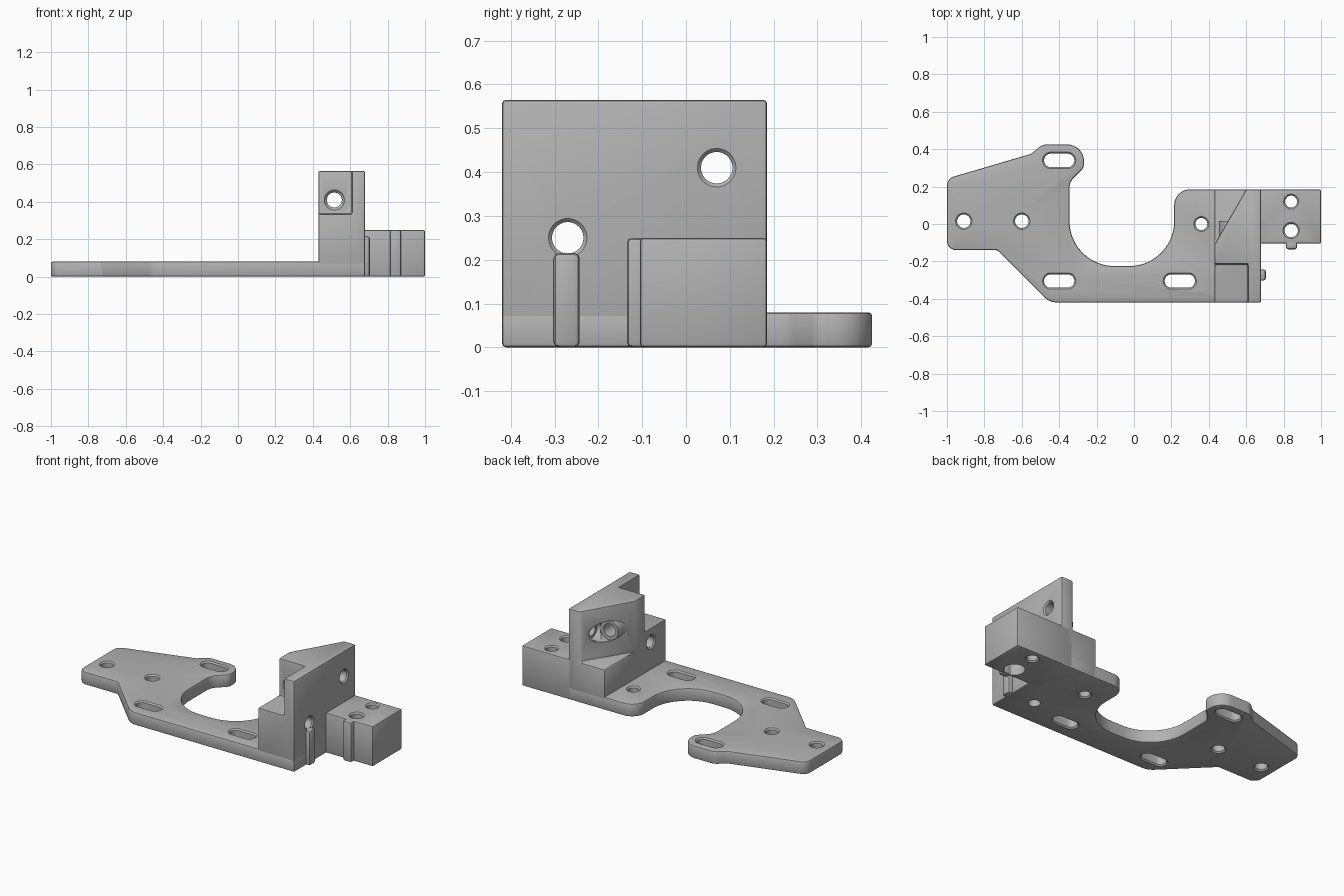
import bpy, bmesh, math
from mathutils import Vector

cube = bpy.data.objects.get("Cube")
if cube:
    bpy.data.objects.remove(cube, do_unlink=True)

grey = bpy.data.materials.new("machined_grey")
grey.use_nodes = True
grey.diffuse_color = (0.45, 0.45, 0.45, 1)
grey.node_tree.nodes["Principled BSDF"].inputs["Base Color"].default_value = (0.45, 0.45, 0.45, 1)


def make_object(name, bm):
    bmesh.ops.recalc_face_normals(bm, faces=bm.faces[:])
    mesh = bpy.data.meshes.new(name)
    bm.to_mesh(mesh)
    bm.free()
    mesh.materials.append(grey)
    ob = bpy.data.objects.new(name, mesh)
    bpy.context.collection.objects.link(ob)
    return ob


def loft(name, rings):
    """Closed solid through matching rings of points."""
    bm = bmesh.new()
    loops = [[bm.verts.new(p) for p in ring] for ring in rings]
    n = len(loops[0])
    for lo, hi in zip(loops, loops[1:]):
        for i in range(n):
            j = (i + 1) % n
            bm.faces.new((lo[i], lo[j], hi[j], hi[i]))
    bm.faces.new(loops[0])
    bm.faces.new(loops[-1])
    return make_object(name, bm)


def prism(name, outline, z0, z1):
    return loft(name, [[(x, y, z) for x, y in outline] for z in (z0, z1)])


def box(name, x0, x1, y0, y1, z0, z1):
    return prism(name, [(x0, y0), (x1, y0), (x1, y1), (x0, y1)], z0, z1)


def rounded(corners, steps=12):
    """Outline from (x, y, radius) corners, each replaced by an arc."""
    out = []
    for i, (x, y, r) in enumerate(corners):
        p = Vector((x, y))
        if r == 0:
            out.append((x, y))
            continue
        a = (Vector(corners[i - 1][:2]) - p).normalized()
        b = (Vector(corners[(i + 1) % len(corners)][:2]) - p).normalized()
        half = a.angle(b) / 2
        c = p + (a + b).normalized() * (r / math.sin(half))
        u = p + a * (r / math.tan(half)) - c
        v = p + b * (r / math.tan(half)) - c
        sweep = u.angle(v)
        for k in range(steps + 1):
            t = k / steps
            q = (u * math.sin((1 - t) * sweep) + v * math.sin(t * sweep)) / math.sin(sweep)
            out.append(tuple(c + q))
    return out


def hole(axis, u, v, a, b, r, half_length=0, sink=0.008):
    """Round or slotted tool along an axis, flared at both ends."""
    order = {"x": (2, 0, 1), "y": (0, 2, 1), "z": (0, 1, 2)}[axis]
    stations = [(a, r), (b, r)]
    if sink:
        stations = [(a - .01, r + sink + .01), (a + sink, r), (b - sink, r), (b + .01, r + sink + .01)]
    rings = []
    for w, rad in stations:
        ring = []
        for k in range(32):
            t = math.tau * (k + .5) / 32
            p = (u + math.copysign(half_length, math.cos(t)) + rad * math.cos(t),
                 v + rad * math.sin(t), w)
            ring.append([p[i] for i in order])
        rings.append(ring)
    return loft("tool", rings)


def bake(ob):
    deps = bpy.context.evaluated_depsgraph_get()
    mesh = bpy.data.meshes.new_from_object(ob.evaluated_get(deps))
    ob.modifiers.clear()
    ob.data = mesh


def combine(ob, tools, operation):
    for tool in tools:
        mod = ob.modifiers.new("combine", "BOOLEAN")
        mod.operation, mod.solver, mod.object = operation, "EXACT", tool
    bake(ob)


def soften(ob, width=0.009):
    bm = bmesh.new()
    bm.from_mesh(ob.data)
    bmesh.ops.remove_doubles(bm, verts=bm.verts[:], dist=1e-4)
    bmesh.ops.dissolve_limit(bm, angle_limit=math.radians(1), verts=bm.verts[:], edges=bm.edges[:])
    bm.to_mesh(ob.data)
    bm.free()
    mod = ob.modifiers.new("edge", "BEVEL")
    mod.width, mod.segments, mod.limit_method = width, 2, "ANGLE"
    mod.angle_limit = math.radians(35)
    bake(ob)


def remove(tools):
    for t in tools:
        bpy.data.objects.remove(t, do_unlink=True)


# Flat base plate with the open bay
plate = prism("base_plate", rounded([
    (-1, -.14, .05), (-.73, -.14, 0), (-.45, -.42, .1), (.68, -.42, 0), (.68, .185, 0),
    (.215, .185, .085), (.215, -.225, .24), (-.345, -.225, .24), (-.345, .225, .08),
    (-.268, .3, .05), (-.268, .425, .088), (-.49, .425, .07), (-.55, .375, .05),
    (-1, .243, .05)]), 0, .08)
soften(plate)

# Upright bracket: gusset wall, front shelf and rear ledge
bracket = prism("upright_bracket", [
    (.61, -.42), (.68, -.42), (.68, .185), (.6, .185), (.43, -.11), (.43, -.215), (.61, -.215)], 0, .565)
parts = [box("shelf", .43, .68, -.42, -.215, 0, .335),
         box("ledge", .43, .68, -.3, .185, 0, .25)]
combine(bracket, parts, "UNION")
remove(parts)
soften(bracket)

# Round screw boss on the slanted face, with clearance for screw heads
boss = [hole("y", .515, .41, -.15, .015, .06, sink=0)]
combine(bracket, boss, "UNION")
remove(boss)
recess = [hole("y", .515, .41, .015, .3, .062, sink=0),
          hole("x", .07, .41, .4, .6, .055, sink=0)]
combine(bracket, recess, "DIFFERENCE")
remove(recess)

# Side block
block = box("side_block", .6, 1, -.105, .185, 0, .25)
soften(block)

# Holes in the plate, shared with the bracket where they meet
plate_holes = [hole("z", x, y, 0, .08, r, h) for x, y, r, h in [
    (-.91, .015, .036, 0), (-.6, .015, .036, 0), (.36, 0, .032, 0),
    (-.4, .34, .036, .045), (-.4, -.305, .036, .045), (.245, -.305, .036, .045)]]
blind = hole("z", .515, -.25, -.05, .18, .035, sink=0)
combine(plate, plate_holes + [blind], "DIFFERENCE")
bracket_holes = [hole("x", -.27, .25, .43, .68, .036),
                 hole("x", .07, .41, .35, .68, .036),
                 hole("y", .515, .41, -.215, .3, .04, sink=.014)]
combine(bracket, bracket_holes + [blind], "DIFFERENCE")
block_holes = [hole("z", .84, .12, 0, .25, .032),
               hole("z", .84, -.035, 0, .25, .036),
               hole("z", .84, -.035, -.05, .1, .06, sink=0)]
combine(block, block_holes, "DIFFERENCE")
remove(plate_holes + bracket_holes + block_holes + [blind])

# Small vertical ribs
ribs = [box("wall_rib", .66, .705, -.302, -.243, 0, .215),
        box("block_rib", .812, .872, -.135, -.09, 0, .25)]
for rib in ribs:
    soften(rib, .012)

for ob in [plate, bracket, block] + ribs:
    bpy.ops.object.select_all(action="DESELECT")
    ob.select_set(True)
    bpy.context.view_layer.objects.active = ob
    bpy.ops.object.shade_smooth_by_angle(angle=math.radians(30))
